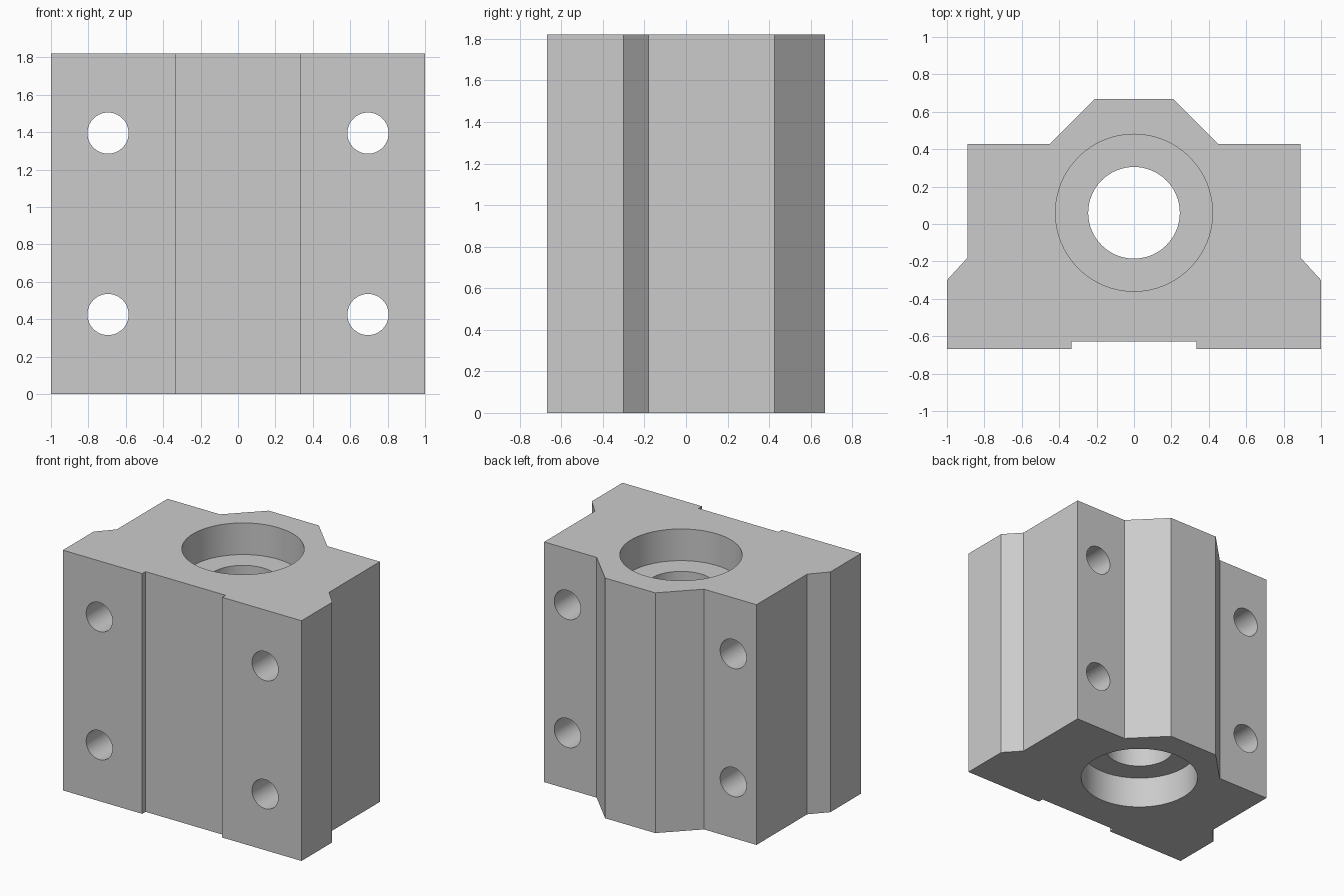
import bpy
import bmesh
from math import pi, radians

if "Cube" in bpy.data.objects:
    bpy.data.objects.remove(bpy.data.objects["Cube"], do_unlink=True)

HEIGHT = 1.82
BORE_Y = 0.06

# Plain grey metal
metal = bpy.data.materials.new("grey metal")
metal.use_nodes = True
grey = (0.6, 0.6, 0.6, 1)
metal.diffuse_color = grey
metal.node_tree.nodes["Principled BSDF"].inputs["Base Color"].default_value = grey

# Housing body: half outline mirrored, then extruded upward
half = [(0.335, -0.628), (0.335, -0.668), (1, -0.668), (1, -0.3),
        (0.89, -0.18), (0.89, 0.427), (0.45, 0.427), (0.21, 0.668)]
outline = half + [(-x, y) for x, y in reversed(half)]
bm = bmesh.new()
base = bm.faces.new([bm.verts.new((x, y, 0)) for x, y in outline])
top = bmesh.ops.extrude_face_region(bm, geom=[base])["geom"]
bmesh.ops.translate(bm, vec=(0, 0, HEIGHT),
                    verts=[v for v in top if isinstance(v, bmesh.types.BMVert)])
bmesh.ops.recalc_face_normals(bm, faces=bm.faces)
mesh = bpy.data.meshes.new("bearing_housing")
bm.to_mesh(mesh)
bm.free()
mesh.materials.append(metal)
housing = bpy.data.objects.new("bearing_housing", mesh)
bpy.context.collection.objects.link(housing)


def drill(location, radius, depth, rotation=(0, 0, 0)):
    """Cut a round hole centred on location, then discard the cutter."""
    bpy.ops.mesh.primitive_cylinder_add(vertices=64, radius=radius, depth=depth,
                                        location=location, rotation=rotation)
    cutter = bpy.context.object
    cutter.name = "hole_cutter"
    cutter.hide_render = True
    cutter.data.materials.append(metal)
    cut = housing.modifiers.new("hole", "BOOLEAN")
    cut.operation = "DIFFERENCE"
    cut.solver = "EXACT"
    cut.object = cutter
    bpy.context.view_layer.objects.active = housing
    bpy.ops.object.modifier_apply(modifier=cut.name)
    bpy.data.objects.remove(cutter, do_unlink=True)


# Through bore with a bearing seat in each end
drill((0, BORE_Y, HEIGHT / 2), 0.245, 3)
for z in (0, HEIGHT):
    drill((0, BORE_Y, z), 0.42, 0.48)

# Four mounting holes from front to back
for x in (-0.695, 0.695):
    for z in (0.425, 1.395):
        drill((x, 0, z), 0.11, 3, (pi / 2, 0, 0))

# Smooth bores with crisp edges
bpy.ops.object.select_all(action="DESELECT")
housing.select_set(True)
bpy.context.view_layer.objects.active = housing
bpy.ops.object.shade_smooth_by_angle(angle=radians(30))
